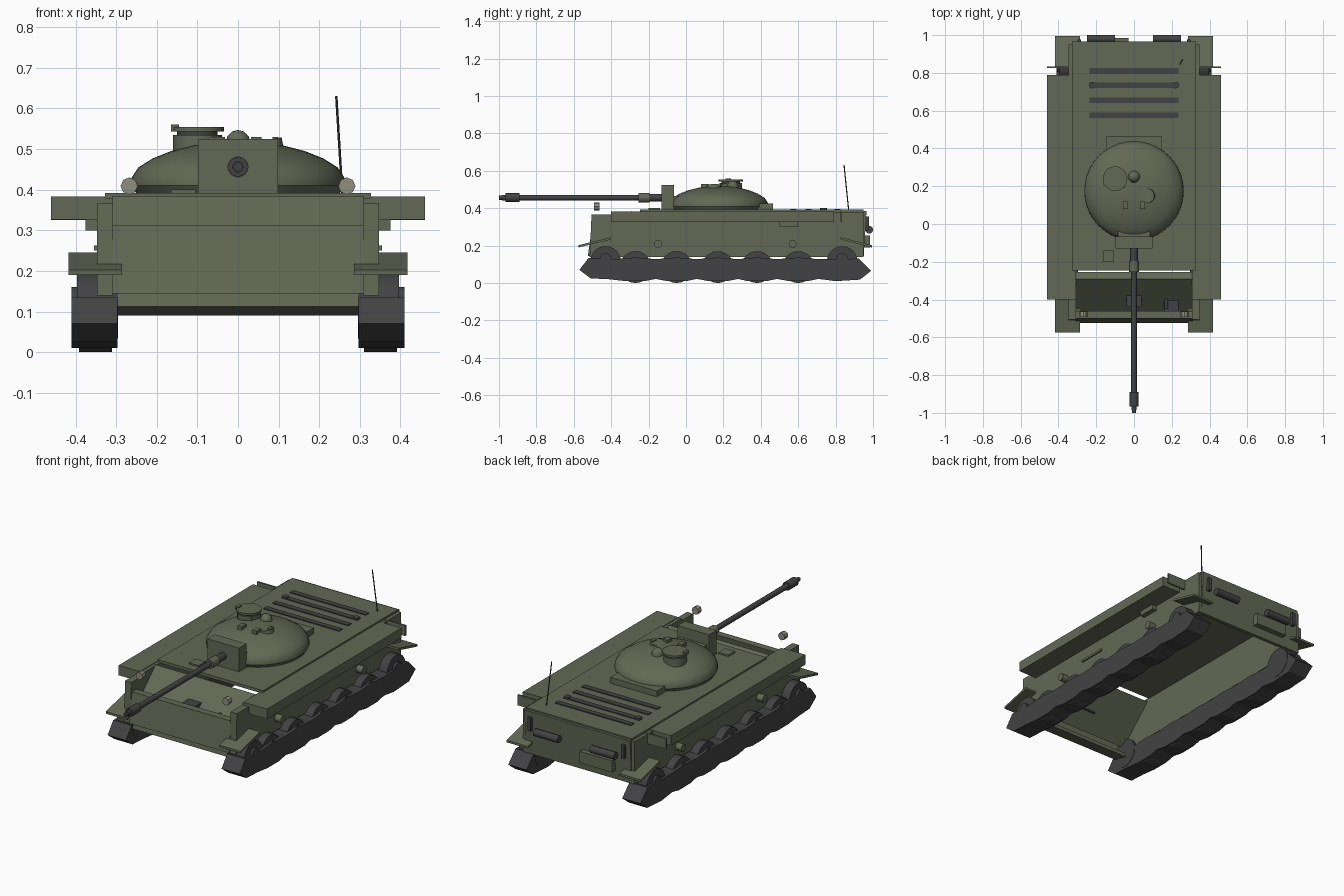
import bpy, bmesh, math
from mathutils import Vector


def mat(name, c):
    m = bpy.data.materials.new(name)
    m.diffuse_color = (*c, 1)
    return m


OLIVE = mat("olive_paint", (0.125, 0.14, 0.09))
DARK = mat("dark_steel", (0.055, 0.055, 0.058))
LAMP = mat("lamp_glass", (0.28, 0.27, 0.21))


def finish(name, bm, m, smooth=False):
    bmesh.ops.recalc_face_normals(bm, faces=bm.faces)
    me = bpy.data.meshes.new(name)
    bm.to_mesh(me)
    bm.free()
    ob = bpy.data.objects.new(name, me)
    bpy.context.collection.objects.link(ob)
    me.materials.append(m)
    if smooth:
        bpy.ops.object.select_all(action='DESELECT')
        ob.select_set(True)
        bpy.context.view_layer.objects.active = ob
        bpy.ops.object.shade_smooth_by_angle(angle=math.radians(35))
    return ob


def prism(name, pts, x0, x1, m=OLIVE):
    """Extrude a (y, z) side profile from x0 to x1."""
    bm = bmesh.new()
    f = bm.faces.new([bm.verts.new((x0, y, z)) for y, z in pts])
    r = bmesh.ops.extrude_face_region(bm, geom=[f])
    vs = [v for v in r['geom'] if isinstance(v, bmesh.types.BMVert)]
    bmesh.ops.translate(bm, vec=(x1 - x0, 0, 0), verts=vs)
    return finish(name, bm, m)


def box(name, x0, x1, y0, y1, z0, z1, m=OLIVE):
    return prism(name, [(y0, z0), (y1, z0), (y1, z1), (y0, z1)], x0, x1, m)


def cyl(name, a, b, r, m=OLIVE, n=20):
    """Cylinder between two points."""
    a, b = Vector(a), Vector(b)
    bm = bmesh.new()
    bmesh.ops.create_cone(bm, cap_ends=True, segments=n, radius1=r, radius2=r, depth=(b - a).length)
    bmesh.ops.rotate(bm, matrix=Vector((0, 0, 1)).rotation_difference(b - a).to_matrix(), verts=bm.verts)
    bmesh.ops.translate(bm, vec=(a + b) / 2, verts=bm.verts)
    return finish(name, bm, m, n > 10)


def lathe(name, prof, cx, cy, m=OLIVE, n=32):
    """Spin an (r, z) profile about a vertical axis."""
    bm = bmesh.new()
    vs = [bm.verts.new((cx + r, cy, z)) for r, z in prof]
    es = [bm.edges.new(p) for p in zip(vs, vs[1:])]
    bmesh.ops.spin(bm, geom=vs + es, cent=(cx, cy, 0), axis=(0, 0, 1), angle=2 * math.pi, steps=n)
    bmesh.ops.remove_doubles(bm, verts=bm.verts, dist=1e-4)
    return finish(name, bm, m, True)


# Hull: open-bottomed shell of plates
box("hull_roof", -0.328, 0.328, -0.245, 0.95, 0.375, 0.392)
prism("rear_plate", [(0.93, 0.14), (0.95, 0.14), (0.965, 0.385), (0.93, 0.385)], -0.328, 0.328)
prism("upper_glacis", [(-0.29, 0.385), (-0.255, 0.36), (-0.455, 0.165), (-0.49, 0.195)], -0.31, 0.31)
prism("front_plate", [(-0.46, 0.313), (-0.5, 0.313), (-0.525, 0.145), (-0.495, 0.145)], -0.31, 0.31)
prism("lower_front_plate", [(-0.505, 0.145), (-0.51, 0.112), (-0.42, 0.09), (-0.42, 0.11)], -0.297, 0.297)
box("driver_visor", -0.04, 0.04, -0.44, -0.37, 0.24, 0.30, DARK)
box("bow_gun_mount", 0.16, 0.235, -0.46, -0.395, 0.22, 0.275, DARK)
cyl("bow_gun_barrel", (0.17, -0.45, 0.275), (0.17, -0.35, 0.275), 0.01, DARK, 12)
box("roof_hatch", -0.165, -0.105, -0.2, -0.14, 0.39, 0.4)

# Parts on both sides
wheel_ys = [-0.27, -0.05, 0.17, 0.38, 0.60]
for s, side in ((-1, "left"), (1, "right")):
    prism(side + "_hull_side", [(-0.515, 0.14), (0.95, 0.14), (0.95, 0.38), (-0.4, 0.38), (-0.4, 0.367),
                                (-0.505, 0.367)], s * 0.308, s * 0.347)
    box(side + "_fender", s * 0.328, s * 0.46, -0.4, 0.79, 0.327, 0.383)
    box(side + "_fender_end", s * 0.33, s * 0.46, 0.825, 0.835, 0.325, 0.383)
    prism(side + "_front_mudguard", [(-0.575, 0.19), (-0.575, 0.202), (-0.4, 0.245), (-0.4, 0.233)],
          s * 0.285, s * 0.417)
    prism(side + "_rear_mudguard", [(0.995, 0.19), (0.995, 0.202), (0.825, 0.245), (0.825, 0.233)],
          s * 0.285, s * 0.417)
    box(side + "_side_box", s * 0.345, s * 0.375, 0.5, 0.6, 0.3, 0.34)
    box(side + "_side_bar", s * 0.345, s * 0.355, -0.01, 0.15, 0.25, 0.262)
    for y in (-0.15, 0.57):
        cyl(side + "_return_roller", (s * 0.34, y, 0.21), (s * 0.385, y, 0.21), 0.021)
    # Track slab with scalloped underside
    low = [(-0.51, 0.025), (-0.41, 0.02)]
    for y in wheel_ys:
        low += [(y - 0.05, 0.01), (y + 0.05, 0.01), (y + 0.108, 0.022)]
    low += [(0.8, 0.01), (0.93, 0.018), (0.99, 0.065), (0.925, 0.13)]
    for y in reversed(wheel_ys):
        low += [(y + 0.108, 0.128), (y, 0.135)]
    low += [(-0.38, 0.128), (-0.52, 0.135), (-0.57, 0.07)]
    prism(side + "_track", low, s * 0.297, s * 0.41, DARK)
    # Road wheels and the larger end wheels
    for y in wheel_ys:
        cyl(side + "_road_wheel", (s * 0.31, y, 0.085), (s * 0.392, y, 0.085), 0.085, DARK, 24)
        cyl(side + "_wheel_hub", (s * 0.39, y, 0.1), (s * 0.402, y, 0.1), 0.04, DARK, 16)
    for y in (-0.43, 0.835):
        cyl(side + "_end_wheel", (s * 0.295, y, 0.115), (s * 0.397, y, 0.115), 0.082, DARK, 24)
        cyl(side + "_end_hub", (s * 0.395, y, 0.13), (s * 0.41, y, 0.13), 0.03, DARK, 16)
    cyl(side + "_headlight", (s * 0.268, -0.493, 0.409), (s * 0.268, -0.463, 0.409), 0.021, LAMP, 8)
    cyl(side + "_exhaust", (s * 0.1, 0.98, 0.285), (s * 0.25, 0.98, 0.285), 0.02, DARK)
    box(side + "_tail_strip", s * 0.28, s * 0.3, 0.955, 0.978, 0.28, 0.355, DARK)
    cyl(side + "_deck_cap", (s * 0.22, 0.735, 0.39), (s * 0.22, 0.735, 0.402), 0.018, DARK, 12)
    box(side + "_periscope", s * 0.045 - 0.013, s * 0.045 + 0.013, 0.08, 0.12, 0.505, 0.53)

# Engine deck, rear box and antenna
for y in (0.575, 0.655, 0.735, 0.81):
    box("engine_grille", -0.235, 0.235, y - 0.015, y + 0.015, 0.385, 0.397, DARK)
box("rear_tool_box", -0.23, -0.03, 0.945, 0.985, 0.19, 0.255)
cyl("antenna", (0.257, 0.87, 0.385), (0.242, 0.845, 0.63), 0.003, DARK, 8)

# Turret
lathe("turret", [(0, 0.39), (0.25, 0.39), (0.263, 0.41), (0.262, 0.43), (0.245, 0.455), (0.21, 0.477),
                 (0.165, 0.495), (0.11, 0.509), (0.05, 0.517), (0, 0.519)], 0, 0.175, n=40)
box("turret_rear_box", -0.145, 0.145, 0.3, 0.465, 0.392, 0.425)
box("gun_mantlet", -0.098, 0.098, -0.13, -0.065, 0.39, 0.525)
box("turret_neck", -0.085, 0.085, -0.07, 0.02, 0.395, 0.465)

# Commander cupola, dome and loader hatch
cyl("cupola_base", (-0.1, 0.24, 0.49), (-0.1, 0.24, 0.535), 0.06, n=24)
cyl("cupola_ring", (-0.1, 0.24, 0.535), (-0.1, 0.24, 0.543), 0.05, DARK, 24)
cyl("cupola_lid", (-0.1, 0.24, 0.543), (-0.1, 0.24, 0.554), 0.065, n=24)
box("cupola_sight", -0.165, -0.145, 0.21, 0.24, 0.543, 0.56)
lathe("vent_dome", [(0.031, 0.5), (0.031, 0.516), (0.026, 0.532), (0.015, 0.543), (0, 0.547)], 0, 0.25, n=20)
cyl("loader_hatch", (0.075, 0.15, 0.495), (0.07, 0.15, 0.522), 0.038, n=20)
box("hatch_handle", 0.085, 0.1, 0.14, 0.17, 0.51, 0.53)
box("small_sight", -0.075, -0.05, 0.19, 0.215, 0.505, 0.53)

# Main gun
Z = 0.456
for name, y0, y1, r in (("gun_root", -0.2, -0.12, 0.02), ("gun_collar", -0.255, -0.195, 0.026),
                        ("gun_barrel", -0.9, -0.25, 0.015), ("muzzle_brake", -0.965, -0.89, 0.024),
                        ("muzzle_neck", -0.985, -0.96, 0.014), ("muzzle_tip", -1.0, -0.98, 0.011)):
    cyl(name, (0, y0, Z), (0, y1, Z), r, OLIVE if name == "gun_collar" else DARK, 16)
